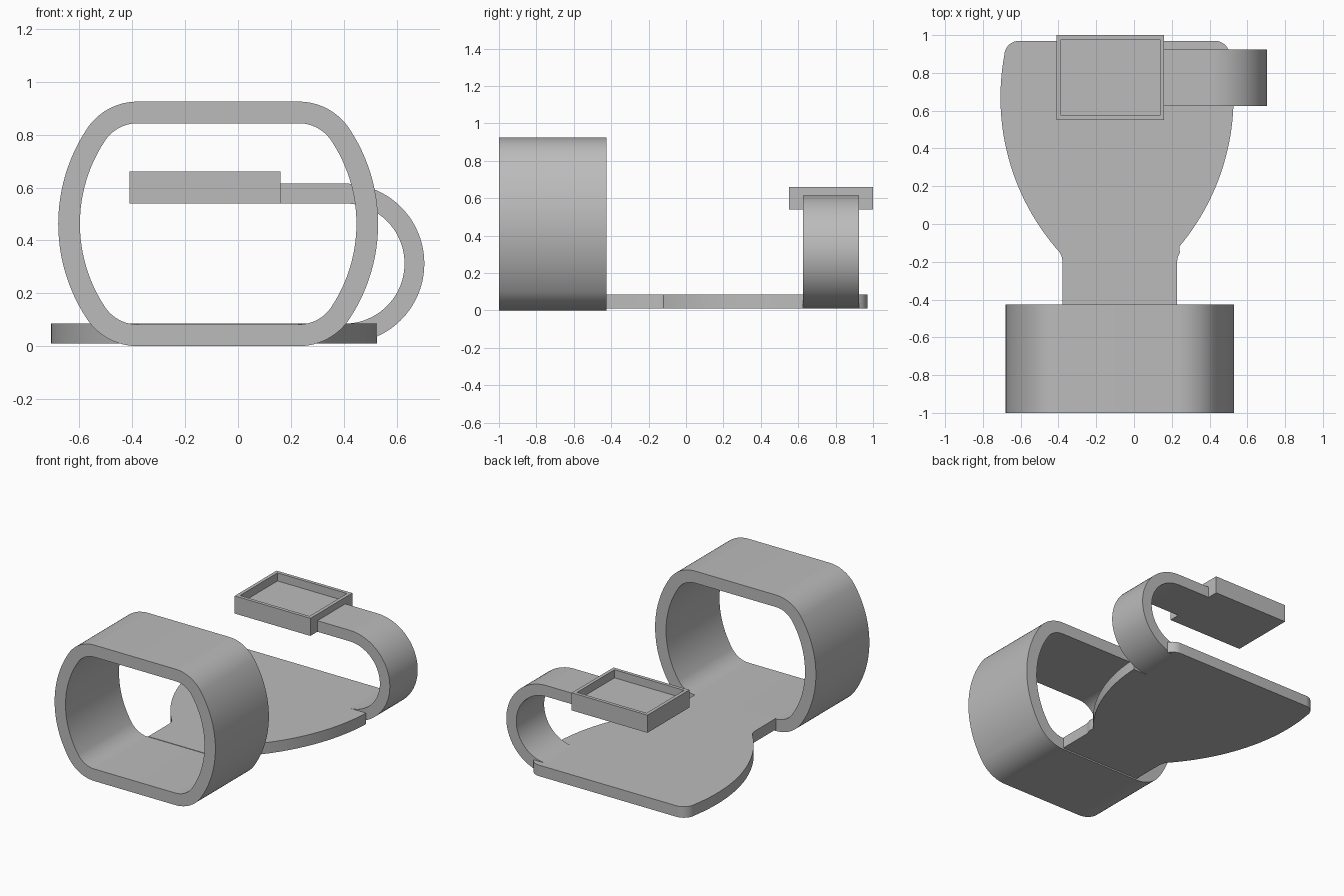
import bpy, bmesh
from math import sin, cos, atan2, sqrt, radians, pi
from mathutils import Vector

cube = bpy.data.objects.get("Cube")
if cube:
    bpy.data.objects.remove(cube, do_unlink=True)

grey = bpy.data.materials.new("plain_grey")
grey.use_nodes = True
grey.diffuse_color = (0.5, 0.5, 0.5, 1)
grey.node_tree.nodes["Principled BSDF"].inputs["Base Color"].default_value = (0.5, 0.5, 0.5, 1)


def finish(name, bm):
    bmesh.ops.recalc_face_normals(bm, faces=bm.faces)
    mesh = bpy.data.meshes.new(name)
    bm.to_mesh(mesh)
    bm.free()
    mesh.materials.append(grey)
    mesh.shade_smooth()
    mesh.set_sharp_from_angle(angle=radians(30))
    obj = bpy.data.objects.new(name, mesh)
    bpy.context.collection.objects.link(obj)
    return obj


def arc(cx, cy, r, a0, a1, n):
    """Points on an arc, angles in radians."""
    return [(cx + r * cos(a0 + (a1 - a0) * i / n),
             cy + r * sin(a0 + (a1 - a0) * i / n)) for i in range(n + 1)]


def extrude(bm, faces, direction):
    moved = bmesh.ops.extrude_face_region(bm, geom=faces)["geom"]
    verts = [v for v in moved if isinstance(v, bmesh.types.BMVert)]
    bmesh.ops.translate(bm, verts=verts, vec=Vector(direction))


def strip(name, outer, inner, y0, y1, closed):
    """Band in the xz plane between two matching paths, given depth along y."""
    bm = bmesh.new()
    a = [bm.verts.new((x, y0, z)) for x, z in outer]
    b = [bm.verts.new((x, y0, z)) for x, z in inner]
    n = len(a)
    faces = [bm.faces.new((a[i], a[(i + 1) % n], b[(i + 1) % n], b[i]))
             for i in range(n if closed else n - 1)]
    extrude(bm, faces, (0, y1 - y0, 0))
    return finish(name, bm)


# Wide rounded ring with bowed sides
RING_X, RING_Z, HALF_W, HALF_H = -0.075, 0.4625, 0.605, 0.4625
SIDE_R, CORNER_R, WALL = 0.65, 0.23, 0.082


def ring_path(inset):
    side_x = HALF_W - SIDE_R
    corner_x, corner_z = 0.305, HALF_H - CORNER_R
    t = atan2(corner_z, corner_x - side_x)
    quarter = arc(side_x, 0, SIDE_R - inset, 0, t, 12)
    quarter += arc(corner_x, corner_z, CORNER_R - inset, t, pi / 2, 12)[1:]
    half = quarter + [(-x, z) for x, z in reversed(quarter)]
    full = half + [(x, -z) for x, z in reversed(half[1:-1])]
    return [(RING_X + x, RING_Z + z) for x, z in full]


strip("wide_ring", ring_path(0), ring_path(WALL), -1, -0.425, True)

# Flat base plate: narrow neck flaring to a rounded paddle, notched for the band
NECK_X, PADDLE_X, BOW_R, BOW_Y, PADDLE_HALF = -0.075, -0.09, 1.23, 0.67, 0.617
BAND_Y0, BAND_Y1, BEND_X = 0.625, 0.925, 0.4025


def half_width(y):
    return PADDLE_HALF - BOW_R + sqrt(BOW_R ** 2 - (y - BOW_Y) ** 2)


def bow(y0, y1, n):
    ys = [y0 + (y1 - y0) * i / n for i in range(n + 1)]
    return [(half_width(y), y) for y in ys]


FILLET = 0.08
corner_y = 0.97 - FILLET
corner_x = half_width(corner_y) - FILLET
neck = [(0.303, -0.425), (0.303, -0.2), (0.307, -0.175), (0.318, -0.15)]
left_bow = bow(-0.12, corner_y, 30) + arc(corner_x, corner_y, FILLET, 0, pi / 2, 10)[1:]
start = atan2(BAND_Y1 - corner_y, FILLET * 0.9)
notch = [(BEND_X - PADDLE_X, BAND_Y0), (BEND_X - PADDLE_X, BAND_Y1)]
right_bow = bow(-0.12, BAND_Y0, 24) + notch + arc(corner_x, corner_y, FILLET, start, pi / 2, 8)
right = [(NECK_X + w, y) for w, y in neck] + [(PADDLE_X + w, y) for w, y in right_bow]
left = [(NECK_X - w, y) for w, y in neck] + [(PADDLE_X - w, y) for w, y in left_bow]

bm = bmesh.new()
face = bm.faces.new([bm.verts.new((x, y, 0.01)) for x, y in right + left[::-1]])
extrude(bm, [face], (0, 0, 0.075))
finish("base_plate", bm)

# Hooked band rising from the plate and bending back over it
BEND_Z, BEND_R, BAND_T = 0.3125, 0.3025, 0.075


def hook_path(r):
    return arc(BEND_X, BEND_Z, r, -pi / 2, pi / 2, 40) + [(0.16, BEND_Z + r)]


strip("hooked_band", hook_path(BEND_R), hook_path(BEND_R - BAND_T), BAND_Y0, BAND_Y1, False)

# Shallow rectangular tray on the end of the band
bm = bmesh.new()
bmesh.ops.create_cube(bm, size=1)
bmesh.ops.scale(bm, verts=bm.verts, vec=(0.57, 0.45, 0.12))
bmesh.ops.translate(bm, verts=bm.verts, vec=(-0.125, 0.775, 0.6))
bm.normal_update()
top = max(bm.faces, key=lambda f: f.calc_center_median().z)
bmesh.ops.inset_region(bm, faces=[top], thickness=0.033)
extrude(bm, [top], (0, 0, -0.055))
if top.is_valid and top.calc_center_median().z > 0.65:
    bmesh.ops.delete(bm, geom=[top], context="FACES_ONLY")
finish("tray", bm)
